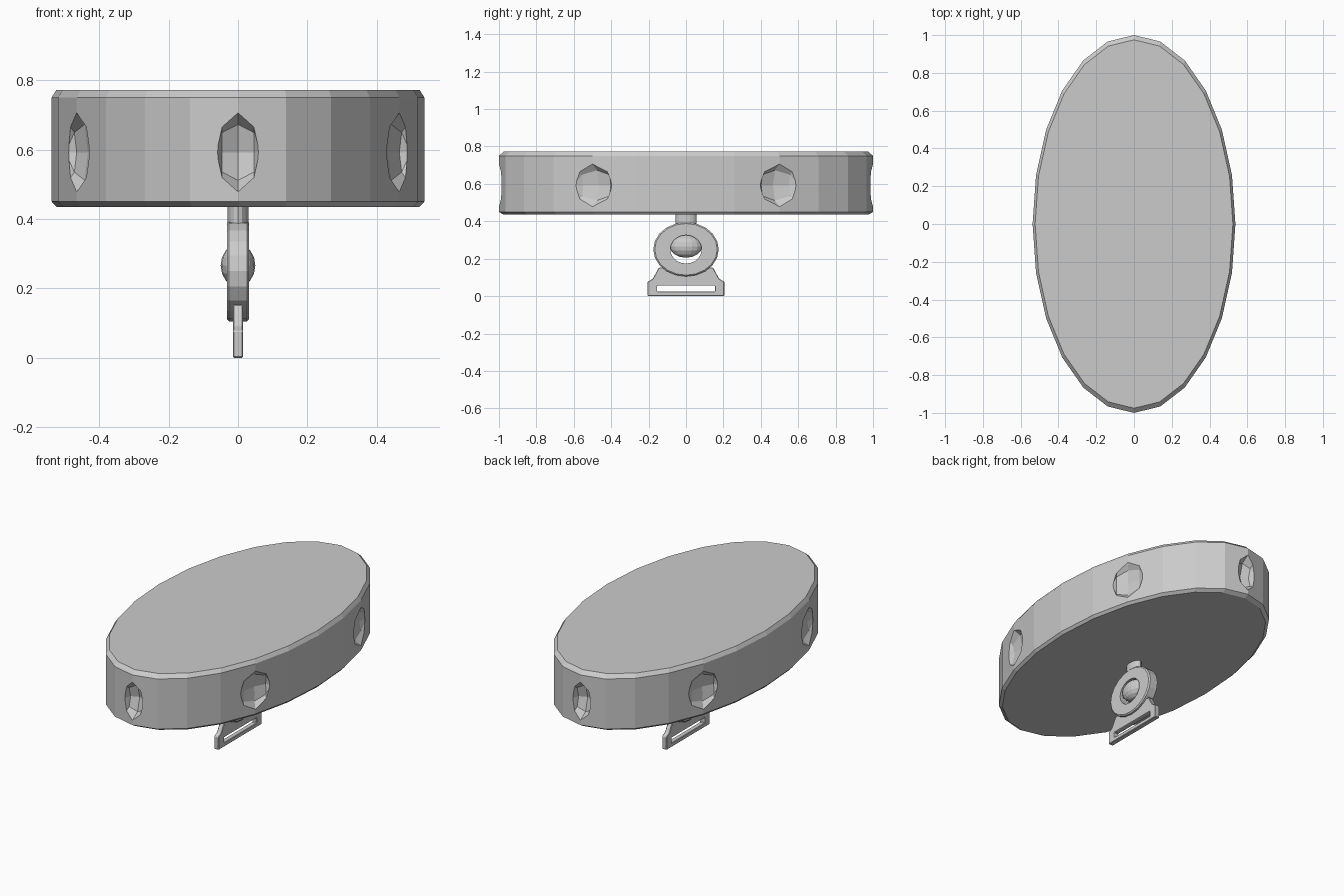
import bpy, bmesh
from math import sin, cos, pi, radians
from mathutils import Matrix

if "Cube" in bpy.data.objects:
    bpy.data.objects.remove(bpy.data.objects["Cube"])

SQ = 0.537  # the round parts are all squashed along x


def add(name, bm):
    bmesh.ops.recalc_face_normals(bm, faces=bm.faces)
    me = bpy.data.meshes.new(name)
    bm.to_mesh(me)
    bm.free()
    ob = bpy.data.objects.new(name, me)
    bpy.context.collection.objects.link(ob)
    return ob


def lathe(rings, n, close=False):
    """Loft rings given as functions of angle; cap the ends or close the loop."""
    bm = bmesh.new()
    loops = [[bm.verts.new(f(2 * pi * i / n)) for i in range(n)] for f in rings]
    pairs = list(zip(loops, loops[1:] + loops[:1])) if close else list(zip(loops, loops[1:]))
    for a, b in pairs:
        for i in range(n):
            j = (i + 1) % n
            bm.faces.new((a[i], a[j], b[j], b[i]))
    if not close:
        bm.faces.new(loops[0])
        bm.faces.new(loops[-1])
    return bm


def cut(ob, cutter):
    mod = ob.modifiers.new("cut", 'BOOLEAN')
    mod.operation = 'DIFFERENCE'
    mod.solver = 'EXACT'
    mod.object = cutter
    cutter.hide_render = True
    bpy.context.view_layer.update()
    dg = bpy.context.evaluated_depsgraph_get()
    me = bpy.data.meshes.new_from_object(ob.evaluated_get(dg))
    ob.modifiers.clear()
    ob.data = me
    bpy.data.objects.remove(cutter)


def flat_ring(r, z):
    return lambda a: (SQ * r * cos(a), r * sin(a), z)


# oval body with chamfered rims
body = add("oval_body", lathe([flat_ring(0.975, 0.435), flat_ring(1, 0.45),
                               flat_ring(1, 0.75), flat_ring(0.975, 0.772)], 24))

# six faceted dimples around the rim
bm = bmesh.new()
for k in range(6):
    m = (Matrix.Diagonal((SQ, 1, 1, 1)) @ Matrix.Rotation(radians(30 + 60 * k), 4, 'Z')
         @ Matrix.Translation((1.0, 0, 0.592)) @ Matrix.Diagonal((0.07, 0.12, 0.114, 1))
         @ Matrix.Rotation(pi / 2, 4, 'X'))
    bmesh.ops.create_uvsphere(bm, u_segments=8, v_segments=4, radius=1, matrix=m)
cut(body, add("dimple_cutter", bm))

# post joining body and eyelet
add("post", lathe([flat_ring(0.056, 0.37), flat_ring(0.056, 0.45)], 16))


# eyelet ring standing in the yz plane
def eye(x, ry, rz):
    return lambda a: (x, ry * cos(a), 0.25 + rz * sin(a))


add("eyelet", lathe([eye(-0.026, 0.175, 0.145), eye(0.026, 0.175, 0.145),
                     eye(0.032, 0.167, 0.138), eye(0.032, 0.084, 0.076),
                     eye(-0.032, 0.084, 0.076), eye(-0.032, 0.167, 0.138)], 20, True))

# ball held in the eyelet
bm = bmesh.new()
bmesh.ops.create_uvsphere(bm, u_segments=16, v_segments=8, radius=1,
                          matrix=Matrix.Translation((0, 0, 0.266)) @ Matrix.Diagonal((0.05, 0.086, 0.061, 1)))
add("ball", bm)

# strap plate below, with a slot
half = [(0.205, 0), (0.205, 0.077), (0.178, 0.092), (0.145, 0.152), (0.115, 0.152),
        (0.09, 0.132), (0.045, 0.118)]
prof = half + [(-y, z) for y, z in reversed(half)]
bm = bmesh.new()
f = bm.faces.new([bm.verts.new((-0.015, y, z)) for y, z in prof])
ext = bmesh.ops.extrude_face_region(bm, geom=[f])
bmesh.ops.translate(bm, vec=(0.03, 0, 0), verts=[v for v in ext['geom'] if isinstance(v, bmesh.types.BMVert)])
plate = add("strap_plate", bm)
bm = bmesh.new()
bmesh.ops.create_cube(bm, size=1, matrix=Matrix.Translation((0, 0, 0.04)) @ Matrix.Diagonal((0.1, 0.31, 0.032, 1)))
cut(plate, add("slot_cutter", bm))
bev = plate.modifiers.new("edge", 'BEVEL')
bev.width = 0.003
bev.segments = 1
